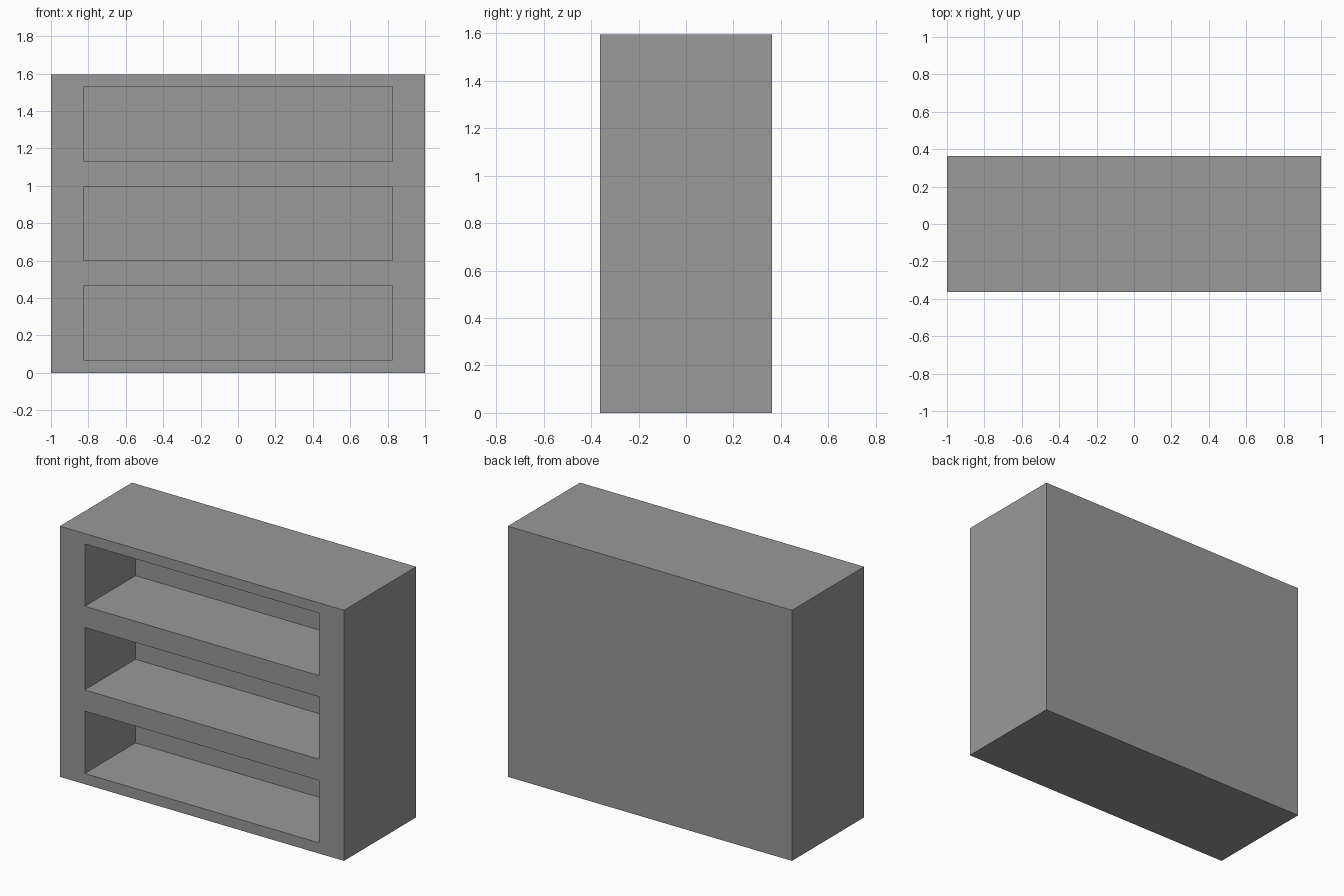
import bpy

cube = bpy.data.objects.get("Cube")
if cube:
    bpy.data.objects.remove(cube, do_unlink=True)

WIDTH, DEPTH, HEIGHT = 2.0, 0.725, 1.595
OPEN_WIDTH, OPEN_HEIGHT, OPEN_DEPTH = 1.65, 0.397, 0.51
FIRST_FLOOR, SPACING = 0.068, 0.532

grey = bpy.data.materials.new("plain grey")
grey.use_nodes = True
colour = (0.32, 0.32, 0.32, 1)
grey.diffuse_color = colour
grey.node_tree.nodes["Principled BSDF"].inputs["Base Color"].default_value = colour


def box(name, size, centre):
    bpy.ops.mesh.primitive_cube_add(size=1, location=centre)
    obj = bpy.context.object
    obj.name = name
    obj.scale = size
    bpy.ops.object.transform_apply(location=True, rotation=False, scale=True)
    obj.data.materials.append(grey)
    return obj


# Solid cabinet body with a closed back
body = box("bookcase_body", (WIDTH, DEPTH, HEIGHT), (0, 0, HEIGHT / 2))

# Three shelf recesses cut in from the front
overlap = 0.1
for i in range(3):
    cutter = box("shelf_cutter", (OPEN_WIDTH, OPEN_DEPTH + overlap, OPEN_HEIGHT),
                 (0, -DEPTH / 2 + (OPEN_DEPTH - overlap) / 2,
                  FIRST_FLOOR + i * SPACING + OPEN_HEIGHT / 2))
    cutter.hide_render = True
    cut = body.modifiers.new("shelf_recess", 'BOOLEAN')
    cut.operation = 'DIFFERENCE'
    cut.solver = 'EXACT'
    cut.object = cutter
    bpy.context.view_layer.objects.active = body
    bpy.ops.object.modifier_apply(modifier=cut.name)
    bpy.data.objects.remove(cutter, do_unlink=True)
